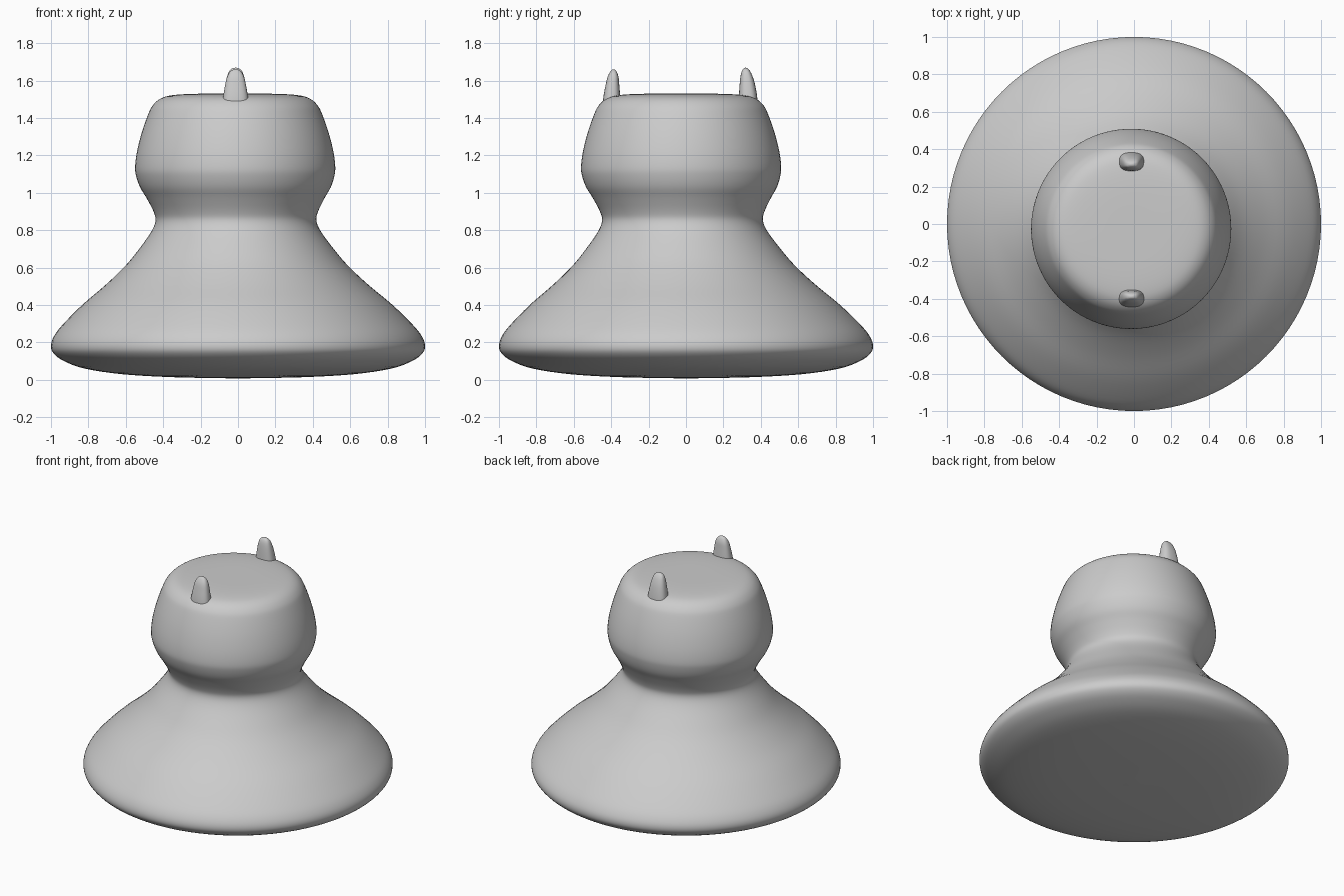
import bpy, math
from mathutils import Vector

if "Cube" in bpy.data.objects:
    bpy.data.objects.remove(bpy.data.objects["Cube"])


def smooth_curve(pts, steps):
    # Catmull-Rom interpolation through a list of tuples
    p = [Vector(q) for q in pts]
    p = [2 * p[0] - p[1]] + p + [2 * p[-1] - p[-2]]
    out = []
    for i in range(1, len(p) - 2):
        a, b, c, d = p[i - 1:i + 3]
        for s in range(steps):
            t = s / steps
            out.append(0.5 * (2 * b + (c - a) * t + (2 * a - 5 * b + 4 * c - d) * t * t
                              + (3 * b - a - 3 * c + d) * t ** 3))
    out.append(p[-2])
    return out


def loft(name, rings, bottom, top, n, power=2.0):
    # rings: (cx, cy, z, half x, half y), closed with a point at each end
    verts, faces = [], []
    for cx, cy, z, hx, hy in rings:
        for k in range(n):
            a = 2 * math.pi * k / n
            c, s = math.cos(a), math.sin(a)
            verts.append((cx + hx * math.copysign(abs(c) ** (2 / power), c),
                          cy + hy * math.copysign(abs(s) ** (2 / power), s), z))
    for r in range(len(rings) - 1):
        for k in range(n):
            i, j = r * n + k, r * n + (k + 1) % n
            faces.append((i, j, j + n, i + n))
    b, t, last = len(verts), len(verts) + 1, (len(rings) - 1) * n
    verts += [bottom, top]
    for k in range(n):
        faces.append((b, (k + 1) % n, k))
        faces.append((t, last + k, last + (k + 1) % n))
    me = bpy.data.meshes.new(name)
    me.from_pydata(verts, [], faces)
    me.update()
    for f in me.polygons:
        f.use_smooth = True
    ob = bpy.data.objects.new(name, me)
    bpy.context.collection.objects.link(ob)
    return ob


# Body: flared base, pinched neck and rounded head, head slightly off axis
profile = [(0.05, 0.008), (0.35, 0.014), (0.62, 0.03), (0.82, 0.06), (0.93, 0.10),
           (0.985, 0.14), (1.0, 0.18), (0.985, 0.23), (0.94, 0.29), (0.83, 0.40),
           (0.70, 0.51), (0.595, 0.61), (0.52, 0.70), (0.455, 0.79), (0.43, 0.85),
           (0.44, 0.90), (0.475, 0.97), (0.51, 1.03), (0.53, 1.09), (0.535, 1.14),
           (0.525, 1.22), (0.50, 1.32), (0.465, 1.42), (0.44, 1.468), (0.40, 1.503),
           (0.34, 1.521), (0.22, 1.529), (0.03, 1.53)]
rings = []
for r, z in smooth_curve(profile, 4):
    k = min(max((z - 0.2) / 0.9, 0), 1)
    rings.append((-0.015 * k, -0.026 * k, z, r, r))
loft("body", rings, (0, 0, 0.007), (-0.015, -0.026, 1.53), 96)

# Horns: small tapered stubs at the front and back of the head (cy, z, hx, hy)
horns = {
    "back_horn": [(0.332, 1.40, 0.078, 0.055), (0.332, 1.50, 0.068, 0.050),
                  (0.328, 1.58, 0.055, 0.041), (0.323, 1.63, 0.043, 0.030),
                  (0.320, 1.655, 0.031, 0.019), (0.319, 1.667, 0.014, 0.008)],
    "front_horn": [(-0.397, 1.40, 0.078, 0.050), (-0.397, 1.50, 0.068, 0.046),
                   (-0.393, 1.58, 0.055, 0.036), (-0.390, 1.62, 0.045, 0.029),
                   (-0.388, 1.646, 0.031, 0.018), (-0.388, 1.658, 0.014, 0.008)],
}
for name, secs in horns.items():
    pts = smooth_curve([(-0.013, cy, z, hx, hy) for cy, z, hx, hy in secs], 4)
    loft(name, pts, (-0.013, secs[0][0], secs[0][1]),
         (-0.013, secs[-1][0], secs[-1][1] + 0.002), 32, 2.6)
